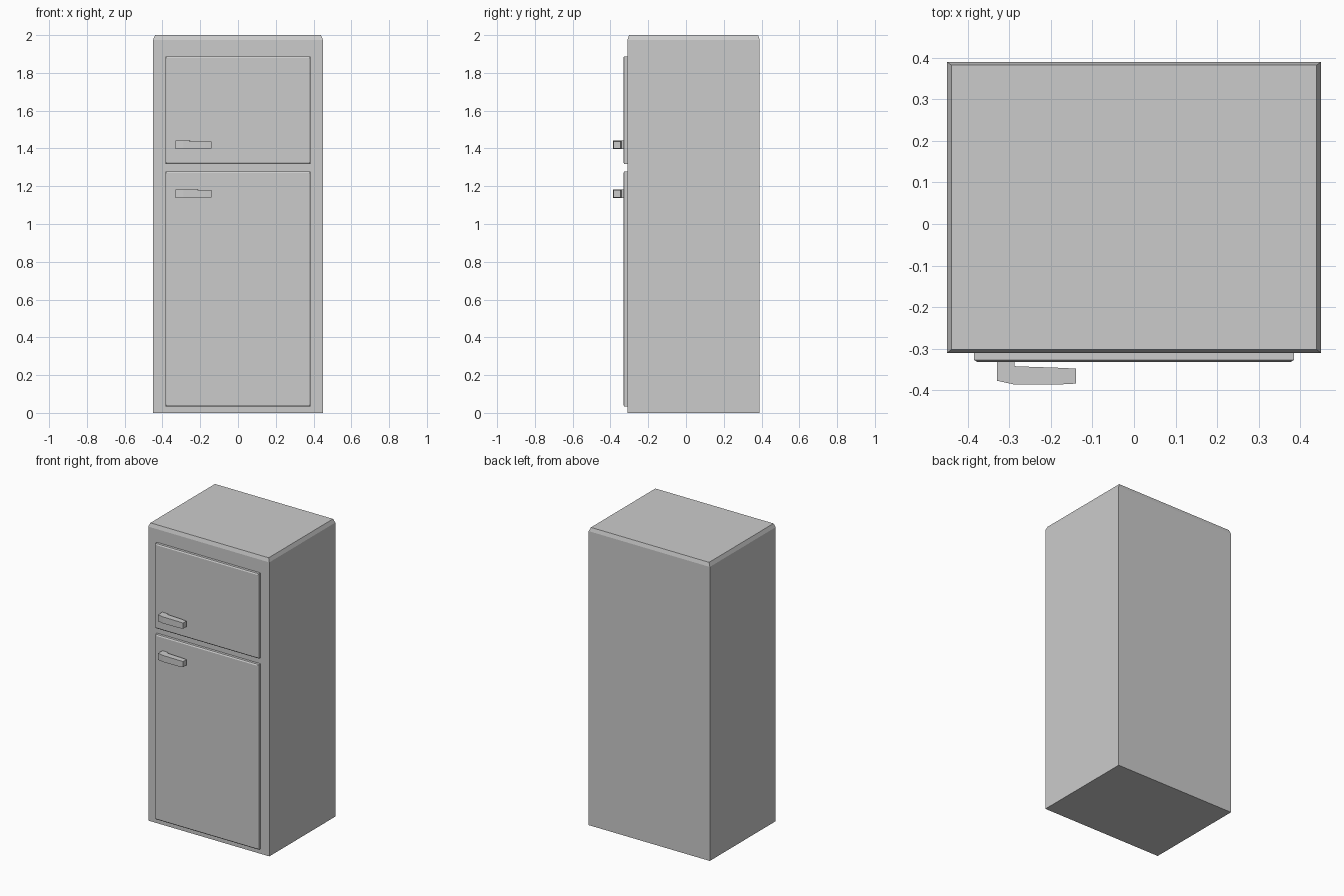
import bpy, bmesh

if "Cube" in bpy.data.objects:
    bpy.data.objects.remove(bpy.data.objects["Cube"])


def make_mesh(name, bm):
    bmesh.ops.recalc_face_normals(bm, faces=bm.faces)
    mesh = bpy.data.meshes.new(name)
    bm.to_mesh(mesh)
    bm.free()
    obj = bpy.data.objects.new(name, mesh)
    bpy.context.collection.objects.link(obj)
    return obj


def loft(name, rings):
    """Join rings of equal length with quads and cap both ends."""
    bm = bmesh.new()
    loops = [[bm.verts.new(p) for p in ring] for ring in rings]
    n = len(loops[0])
    for a, b in zip(loops, loops[1:]):
        for i in range(n):
            j = (i + 1) % n
            bm.faces.new((a[i], a[j], b[j], b[i]))
    bm.faces.new(loops[0])
    bm.faces.new(loops[-1])
    return make_mesh(name, bm)


def rect_xy(inset_x, inset_y, z):
    x, y0, y1 = 0.45 - inset_x, -0.31 + inset_y, 0.39 - inset_y
    return [(-x, y0, z), (x, y0, z), (x, y1, z), (-x, y1, z)]


def rect_xz(x, z0, z1, inset, y):
    x, z0, z1 = x - inset, z0 + inset, z1 - inset
    return [(-x, y, z0), (x, y, z0), (x, y, z1), (-x, y, z1)]


# Cabinet with a chamfered top rim
loft("cabinet", [rect_xy(0, 0, 0), rect_xy(0, 0, 1.975), rect_xy(0.011, 0.008, 2.0)])


# Door panels with a bevelled front edge
def door(name, z0, z1):
    loft(name, [rect_xz(0.385, z0, z1, 0, -0.309),
                rect_xz(0.385, z0, z1, 0, -0.327),
                rect_xz(0.385, z0, z1, 0.008, -0.332)])


door("freezer_door", 1.318, 1.887)
door("fridge_door", 0.034, 1.277)


# L-shaped handles: cross-sections from the door, round the corner, to the free end
def handle(name, z):
    def section(p, q, h):
        return [(*p, z - h), (*p, z + h), (*q, z + h), (*q, z - h)]
    loft(name, [section((-0.33, -0.331), (-0.287, -0.331), 0.022),
                section((-0.33, -0.377), (-0.287, -0.342), 0.022),
                section((-0.289, -0.386), (-0.28, -0.3425), 0.022),
                section((-0.178, -0.386), (-0.178, -0.346), 0.021),
                section((-0.14, -0.384), (-0.14, -0.348), 0.019)])


handle("freezer_handle", 1.419)
handle("fridge_handle", 1.160)
